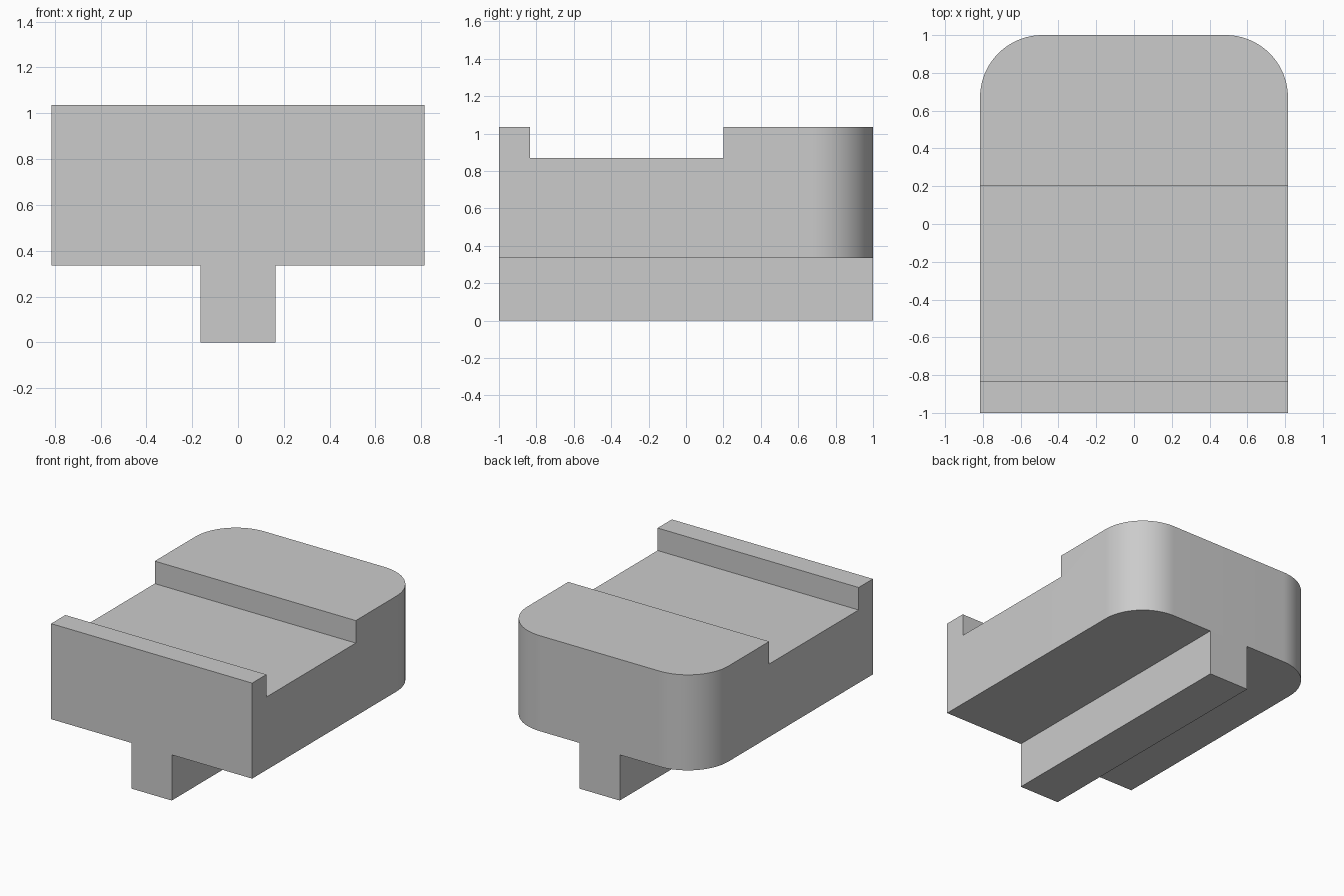
import bpy, bmesh, math

cube = bpy.data.objects.get("Cube")
if cube:
    bpy.data.objects.remove(cube, do_unlink=True)

HALF_W, BASE_Z, FLOOR_Z, TOP_Z = 0.815, 0.335, 0.87, 1.035
RAIL_HALF_W, CORNER_R = 0.163, 0.33

grey = bpy.data.materials.new("light_grey")
grey.use_nodes = True
colour = (0.6, 0.6, 0.6, 1)
grey.diffuse_color = colour
grey.node_tree.nodes["Principled BSDF"].inputs["Base Color"].default_value = colour


def extrude_profile(name, profile, half_width, corner_radius=0):
    """Extrude a (y, z) profile along x, optionally rounding its rear corners."""
    bm = bmesh.new()
    face = bm.faces.new([bm.verts.new((-half_width, y, z)) for y, z in profile])
    ext = bmesh.ops.extrude_face_region(bm, geom=[face])
    moved = [g for g in ext["geom"] if isinstance(g, bmesh.types.BMVert)]
    bmesh.ops.translate(bm, verts=moved, vec=(2 * half_width, 0, 0))
    bmesh.ops.recalc_face_normals(bm, faces=bm.faces)
    if corner_radius:
        rear = [e for e in bm.edges
                if all(v.co.y > 0.99 for v in e.verts)
                and abs(e.verts[0].co.x - e.verts[1].co.x) < 0.001]
        bmesh.ops.bevel(bm, geom=rear, offset=corner_radius, segments=24,
                        profile=0.5, affect="EDGES")
    mesh = bpy.data.meshes.new(name)
    bm.to_mesh(mesh)
    bm.free()
    mesh.materials.append(grey)
    obj = bpy.data.objects.new(name, mesh)
    bpy.context.collection.objects.link(obj)
    bpy.ops.object.select_all(action="DESELECT")
    obj.select_set(True)
    bpy.context.view_layer.objects.active = obj
    bpy.ops.object.shade_smooth_by_angle(angle=math.radians(30))
    return obj


# Block with a wide channel, a thin front lip and a raised rounded rear
extrude_profile("channelled_block", [
    (-1, BASE_Z), (1, BASE_Z), (1, TOP_Z), (0.2, TOP_Z),
    (0.2, FLOOR_Z), (-0.835, FLOOR_Z), (-0.835, TOP_Z), (-1, TOP_Z),
], HALF_W, CORNER_R)

# Straight rail under the block
extrude_profile("bottom_rail", [
    (-1, 0), (1, 0), (1, BASE_Z), (-1, BASE_Z),
], RAIL_HALF_W)
